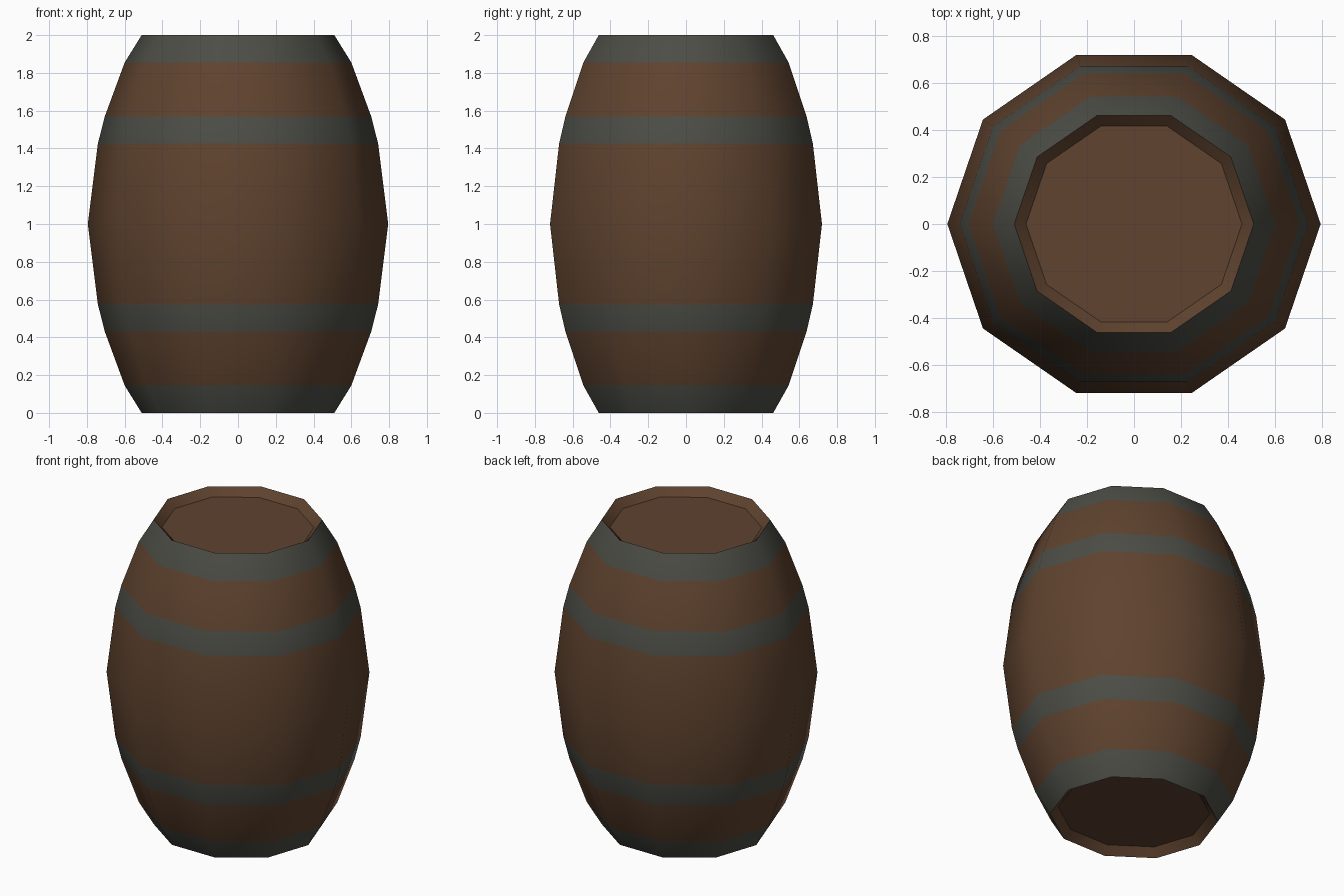
import bpy, bmesh, math

if "Cube" in bpy.data.objects:
    bpy.data.objects.remove(bpy.data.objects["Cube"])

SIDES = 10
DEPTH = 0.952  # barrel is slightly narrower front to back


def material(name, rgb):
    m = bpy.data.materials.new(name)
    m.diffuse_color = (*rgb, 1)
    m.use_nodes = True
    m.node_tree.nodes["Principled BSDF"].inputs["Base Color"].default_value = m.diffuse_color
    return m


wood = material("brown wood", (0.115, 0.056, 0.028))
iron = material("dark iron", (0.071, 0.074, 0.060))

# Lower half profile (radius, z, iron band above this ring?), from recessed lid outward
half = [(0.46, 0.05, False), (0.51, 0.0, True), (0.60, 0.145, False),
        (0.705, 0.43, True), (0.742, 0.575, False), (0.795, 1.0, False)]
rings = [(r, z) for r, z, _ in half]
rings += [(r, 2 - z) for r, z in reversed(rings[:-1])]
bands = [b for _, _, b in half[:-1]]
bands += bands[::-1]

# Barrel shell with closed, recessed ends
bm = bmesh.new()
loops = []
for r, z in rings:
    loops.append([bm.verts.new((r * math.cos(2 * math.pi * i / SIDES),
                                DEPTH * r * math.sin(2 * math.pi * i / SIDES), z))
                  for i in range(SIDES)])
for low, high, is_iron in zip(loops, loops[1:], bands):
    for i in range(SIDES):
        j = (i + 1) % SIDES
        f = bm.faces.new((low[i], low[j], high[j], high[i]))
        f.material_index = int(is_iron)
bm.faces.new(loops[0][::-1])
bm.faces.new(loops[-1])

mesh = bpy.data.meshes.new("barrel")
bm.to_mesh(mesh)
bm.free()
mesh.materials.append(wood)
mesh.materials.append(iron)
barrel = bpy.data.objects.new("barrel", mesh)
bpy.context.collection.objects.link(barrel)

# Smooth staves, sharp rims
bpy.context.view_layer.objects.active = barrel
barrel.select_set(True)
bpy.ops.object.shade_smooth_by_angle(angle=math.radians(40))
